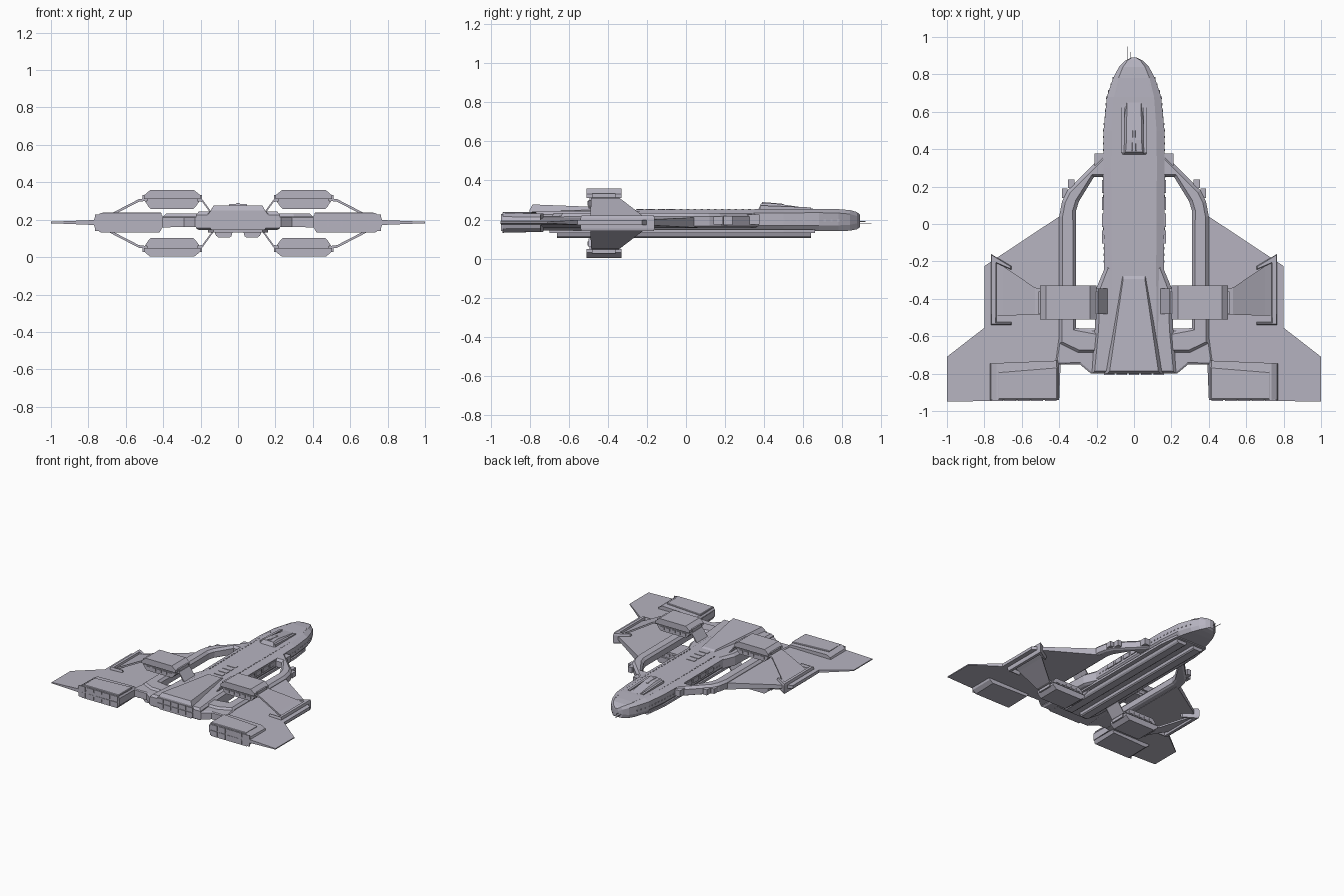
import bpy, bmesh
from mathutils import Vector

cube = bpy.data.objects.get("Cube")
if cube:
    bpy.data.objects.remove(cube)

grey = bpy.data.materials.new("lavender grey hull")
COL = (0.47, 0.455, 0.53, 1)
grey.diffuse_color = COL
grey.use_nodes = True
grey.node_tree.nodes["Principled BSDF"].inputs["Base Color"].default_value = COL

MID = 0.18          # mirror height for parts repeated above and below


def finish(name, bm, sides=False, levels=False):
    """Make objects, repeated across x and across the wing plane if asked."""
    for sx, side in ((1, "left_"), (-1, "right_")) if sides else ((1, ""),):
        for sz, lev in ((1, "upper_"), (-1, "lower_")) if levels else ((1, ""),):
            b = bm.copy()
            for v in b.verts:
                v.co = Vector((v.co.x * sx, v.co.y, MID + (v.co.z - MID) * sz))
            bmesh.ops.recalc_face_normals(b, faces=b.faces)
            me = bpy.data.meshes.new(side + lev + name)
            b.to_mesh(me)
            b.free()
            me.materials.append(grey)
            ob = bpy.data.objects.new(side + lev + name, me)
            bpy.context.collection.objects.link(ob)
    bm.free()


def plate(outline, z0, z1, top=(0, 0), bottom=(0, 0)):
    """Extruded plan outline; top and bottom are (inset, depth) chamfers."""
    bm = bmesh.new()
    base = bm.faces.new([bm.verts.new((x, y, z0)) for x, y in outline])
    ext = bmesh.ops.extrude_face_region(bm, geom=[base], use_keep_orig=True)["geom"]
    cap = [g for g in ext if isinstance(g, bmesh.types.BMFace)][0]
    for v in cap.verts:
        v.co.z = z1
    bmesh.ops.recalc_face_normals(bm, faces=bm.faces)
    for face, (inset, depth) in ((cap, top), (base, bottom)):
        if inset:
            bmesh.ops.inset_region(bm, faces=[face], thickness=inset, depth=depth)
    return bm


def loft(sections):
    """Skin a row of equal-length closed sections and cap the ends."""
    bm = bmesh.new()
    rings = [[bm.verts.new(p) for p in s] for s in sections]
    n = len(rings[0])
    for a, b in zip(rings, rings[1:]):
        for i in range(n):
            j = (i + 1) % n
            bm.faces.new((a[i], a[j], b[j], b[i]))
    bm.faces.new(rings[0])
    bm.faces.new(rings[-1])
    return bm


def boxes(items):
    """One mesh of boxes given as (centre, size)."""
    bm = bmesh.new()
    for c, s in items:
        for v in bmesh.ops.create_cube(bm, size=1)["verts"]:
            v.co = Vector(c) + Vector([a * b for a, b in zip(v.co, s)])
    return bm


def both(half):
    return half + [(-x, y) for x, y in reversed(half)]


def along_y(profile, y0, y1):
    return loft([[(x, y, z) for x, z in profile] for y in (y0, y1)])


# Main hull with rounded nose
hull = [(-0.8, .165, .245, .145), (-0.25, .16, .25, .14), (0.3, .165, .252, .14),
        (0.5, .163, .254, .14), (0.68, .145, .255, .14), (0.78, .112, .253, .14),
        (0.84, .08, .248, .143), (0.875, .045, .238, .15), (0.89, .015, .225, .16)]


def hull_section(y, w, t, b):
    half = [(w * .74, t), (w, t - .02), (w, b + .03), (w * .85, b)]
    return [(x, y, z) for x, z in both(half)]


finish("main_hull", loft([hull_section(*s) for s in hull]))

# Canopy and dorsal spine: trapezoid sections (y, base, top, height)
def ridge(rows, base):
    return loft([[(b, y, base), (t, y, z), (-t, y, z), (-b, y, base)] for y, b, t, z in rows])


finish("canopy", ridge([(.37, .078, .06, .252), (.385, .077, .045, .283),
                        (.45, .074, .04, .283), (.65, .055, .038, .255)], .24))
finish("canopy_rail", loft([[(x, y, z) for x, z in ((.052, .24), (.052, h), (.07, h), (.07, .24))]
                            for y, h in ((.38, .272), (.64, .262))]), sides=True)
finish("canopy_peak", ridge([(.39, .02, .008, .29), (.5, .014, .006, .28)], .27))
finish("dorsal_spine", ridge([(-.27, .08, .062, .245), (-.295, .084, .058, .258),
                              (-.785, .16, .13, .277), (-.8, .163, .145, .25)], .22))

# Aft hull block and lower connecting deck
finish("aft_hull", plate(both([(.15, -.22), (.2, -.34), (.21, -.57), (.225, -.8)]),
                         .155, .225, (.02, .018), (.02, .01)))
finish("aft_deck", plate(both([(.1, -.56), (.31, -.56), (.4, -.6), (.42, -.75), (.29, -.75), (.23, -.8)]),
                         .16, .212, (.01, .006)))

# Side booms that loop from forward hull to the stern
boom = [(.12, .40), (.165, .37), (.2, .335), (.355, .18), (.385, .12), (.4, .04), (.4, -.64),
        (.3, -.69), (.12, -.69), (.12, -.57), (.21, -.57), (.31, -.555), (.31, .07),
        (.295, .12), (.215, .25), (.12, .25)]
finish("side_boom", plate(boom, .168, .215, (.018, .018), (.015, .008)), sides=True)
finish("boom_coupling", boxes([((.185, .345, .2), (.05, .065, .05)),
                               ((.335, .215, .195), (.035, .045, .045)),
                               ((.37, .165, .195), (.03, .05, .04))]), sides=True)

# Wings, thinning toward the tips
wing = plate([(.36, .06), (.4, .04), (.8, -.225), (.8, -.555), (1, -.71), (1, -.95),
              (.4, -.94), (.4, -.75), (.36, -.75)], 0, 1)
for cut in (.4, .8):
    bmesh.ops.bisect_plane(wing, geom=wing.verts[:] + wing.edges[:] + wing.faces[:],
                           plane_co=(cut, 0, 0), plane_no=(1, 0, 0))
for v in wing.verts:
    x = v.co.x
    half = .026 - .014 * (x - .4) / .4 if x < .8 else .012 - .008 * (x - .8) / .2
    v.co.z = .185 + half * (1 if v.co.z > .5 else -1)
finish("wing", wing, sides=True)
finish("wing_pylon_base", plate([(.655, -.225), (.765, -.16), (.765, -.54), (.655, -.54),
                                 (.655, -.525), (.735, -.525), (.735, -.21), (.655, -.245)],
                                .18, .205, (.006, .015)), sides=True, levels=True)

# Wing engines with segmented exhaust faces
profile = [(.4, .165), (.4, .215), (.415, .235), (.735, .235), (.765, .215), (.775, .185),
           (.765, .155), (.735, .132), (.42, .132)]
engine = along_y(profile, -.94, -.73)
for v in engine.verts:
    if v.co.y > -.8:
        v.co.y = -.73 - .04 * (v.co.x - .4)
        v.co.z = MID + (v.co.z - MID) * .9
finish("wing_engine", engine, sides=True)
finish("engine_top_cover", plate([(.41, -.765), (.725, -.79), (.725, -.938), (.41, -.938)],
                                 .225, .236, (.006, .003)), sides=True)
finish("engine_exhaust_panels",
       boxes([((.445 + .072 * i, -.942, z), (.062, .008, .04)) for i in range(5) for z in (.16, .208)]),
       sides=True)
finish("stern_panels",
       boxes([((.066 * i, -.802, z), (.056, .008, .034)) for i in range(-2, 3) for z in (.178, .219)]))

# Weapon pods: two stacked shells with a recessed core
upper = [(.2, .31), (.2, .33), (.235, .358), (.47, .358), (.503, .33), (.503, .31)]
lower = [(.205, .3), (.225, .272), (.24, .257), (.465, .257), (.48, .272), (.498, .3)]
finish("pod_cap", along_y(upper, -.51, -.33), sides=True, levels=True)
finish("pod_shell", along_y(lower, -.5, -.34), sides=True, levels=True)
finish("pod_core", boxes([((.352, -.42, .305), (.27, .15, .03))]), sides=True, levels=True)
finish("pod_ribs", boxes([((.255 + .048 * i, y, .283), (.034, .01, .022))
                          for i in range(5) for y in (-.5, -.34)]), sides=True, levels=True)
finish("pod_clamp", boxes([((x, -.42, .318), (.026, .12, .03)) for x in (.205, .498)]),
       sides=True, levels=True)


# Pod struts: bent plates given as (x, z, rear y, front y)
def strut(rows, t=.014):
    return loft([[(x, a, z), (x, b, z), (x, b, z - t), (x, a, z - t)] for x, z, a, b in rows])


finish("inner_strut", strut([(.22, .315, -.48, -.345), (.19, .308, -.48, -.345),
                             (.135, .232, -.48, -.345)]), sides=True, levels=True)
finish("outer_strut", strut([(.49, .315, -.485, -.345), (.53, .31, -.485, -.34),
                             (.7, .222, -.49, -.225), (.735, .205, -.49, -.21)]),
       sides=True, levels=True)

# Ventral deck and twin keels
finish("ventral_deck", plate(both([(.14, .66), (.16, .5), (.16, -.6), (.13, -.7)]), .132, .15))
finish("keel", along_y([(.028, .14), (.035, .112), (.045, .105), (.105, .105), (.118, .115), (.128, .14)],
                       -.66, .64), sides=True)

# Hull fittings: side vents, dorsal steps, windows and nose antennas
finish("side_vents", boxes([((.163, y, .205), (.014, .07, .035)) for y in (.2, .11, .02, -.07)]), sides=True)
finish("dorsal_steps", boxes([((0, -.07 - .055 * i, .25), (.075, .035, .008)) for i in range(4)]))


def hull_width(y):
    for (a, wa, *_), (b, wb, *_) in zip(hull, hull[1:]):
        if a <= y <= b:
            return wa + (wb - wa) * (y - a) / (b - a)


rows = [-.2 + .035 * i for i in range(29)]
finish("top_windows", boxes([((hull_width(y) * .68, y, .252), (.007, .014, .006)) for y in rows]), sides=True)
finish("side_windows", boxes([((hull_width(y), y, .195), (.006, .012, .008)) for y in rows]), sides=True)
finish("nose_antennas", boxes([((-.035, .9, .18), (.003, .1, .003)), ((-.018, .895, .19), (.003, .05, .003)),
                               ((-.035, .855, .18), (.02, .02, .012))]))
